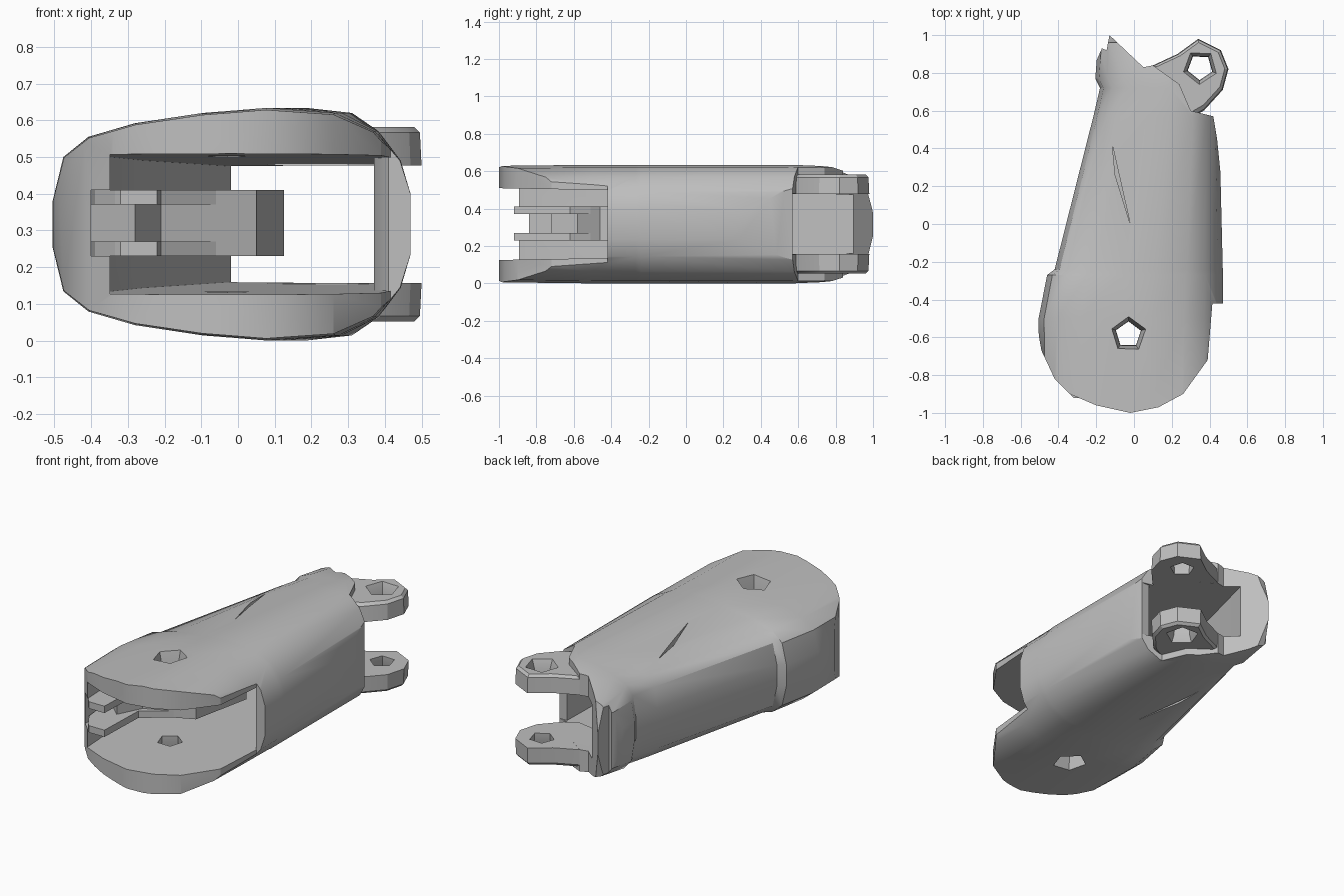
import bpy, bmesh, math

cube = bpy.data.objects.get("Cube")
if cube:
    bpy.data.objects.remove(cube, do_unlink=True)

MID = 0.317  # height of the symmetry plane

grey = bpy.data.materials.new("neutral grey")
grey.use_nodes = True
grey.diffuse_color = (0.52, 0.52, 0.52, 1)
grey.node_tree.nodes["Principled BSDF"].inputs["Base Color"].default_value = (0.52, 0.52, 0.52, 1)


def loft(name, rings):
    """Skin a list of equal-length closed rings and cap both ends."""
    bm = bmesh.new()
    rows = [[bm.verts.new(p) for p in ring] for ring in rings]
    n = len(rows[0])
    for a, b in zip(rows, rows[1:]):
        for i in range(n):
            j = (i + 1) % n
            bm.faces.new((a[i], a[j], b[j], b[i]))
    bm.faces.new(rows[0][::-1])
    bm.faces.new(rows[-1])
    bm.normal_update()
    bmesh.ops.triangulate(bm, faces=[f for f in bm.faces if len(f.verts) > 4])
    # All faces wind the same way, so flip the lot if the solid is inside out
    if bm.calc_volume(signed=True) < 0:
        bmesh.ops.reverse_faces(bm, faces=bm.faces)
    bm.normal_update()
    mesh = bpy.data.meshes.new(name)
    bm.to_mesh(mesh)
    bm.free()
    mesh.materials.append(grey)
    ob = bpy.data.objects.new(name, mesh)
    bpy.context.collection.objects.link(ob)
    return ob


def prism(name, plan, z0, z1):
    return loft(name, [[(x, y, z) for x, y in plan] for z in (z0, z1)])


def carve(ob, cutter, operation="DIFFERENCE"):
    mod = ob.modifiers.new("carve", "BOOLEAN")
    mod.operation, mod.object, mod.solver = operation, cutter, "EXACT"
    bpy.context.view_layer.update()
    done = bpy.data.meshes.new_from_object(
        ob.evaluated_get(bpy.context.evaluated_depsgraph_get()))
    ob.modifiers.clear()
    ob.data = done
    bpy.data.objects.remove(cutter, do_unlink=True)


def pin_hole(ob, x, y, side, outer, inner, turn):
    """Five-sided hole, flared towards the outside."""
    rings = []
    for d, r in ((0.1, inner), (0.22, inner * 1.1), (0.33, outer)):
        rings.append([(x + r * math.cos(turn + k * math.tau / 5),
                       y + r * math.sin(turn + k * math.tau / 5),
                       MID + side * d) for k in range(5)])
    carve(ob, loft("hole_cutter", rings))


# Rounded shell, lofted front to back, with a step on the closed side
upper = [(0, .38), (.03, .5), (.1, .555), (.23, .592), (.42, .62),
         (.6, .634), (.79, .62), (.9, .57), (.97, .49), (1, .4)]
section = upper + [(u, 2 * MID - z) for u, z in reversed(upper)]
stations = [(-1.05, -.5, .46, .98), (-.5, -.505, .47, 1), (-.27, -.46, .47, 1),
            (-.24, -.42, .47, 1), (.57, -.215, .45, 1), (.72, -.18, .44, .98),
            (.77, -.205, .44, .965), (.96, -.19, .43, .87), (1.005, -.18, .42, .2)]
shell = loft("shell", [[(l + u * (r - l), y, MID + (z - MID) * s) for u, z in section]
                       for y, l, r, s in stations])

# Trim the shell to its plan outline
outline = [(-.02, -1), (.13, -.97), (.26, -.9), (.39, -.72), (.415, -.42), (.48, -.42),
           (.48, .05), (.44, .45), (.42, .57), (.3, .6), (.24, .74), (.1, .84),
           (.05, .83), (-.13, 1), (-.145, .92), (-.17, .93), (-.25, .75), (-.55, -.25),
           (-.52, -.5), (-.49, -.67), (-.42, -.82), (-.34, -.9), (-.2, -.96)]
carve(shell, prism("outline_cutter", outline, -.2, .9), "INTERSECT")

# Hollow between the two cheek plates, open at the front and back corner
hollow = [(-.34, -1.1), (.6, -1.1), (.6, -.42), (.41, -.42), (.37, -.35), (.37, .57),
          (.6, .57), (.6, 1.1), (.05, 1.1), (-.02, .89), (-.26, 0), (-.36, -.6)]


def half_gap(y):
    return .192 - .018 * (y + 1)


carve(shell, loft("hollow_cutter", [[(x, y, MID + s * half_gap(y)) for x, y in hollow]
                                    for s in (-1, 1)]))

# Notch in the closed side for the prongs
notch = [(-.4, -1.1), (-.3, -1.1), (-.3, -.6), (-.4, -.6)]
carve(shell, prism("notch_cutter", notch, .23, .41))

# Pin holes and narrow surface gashes on both cheeks
gash = [(-.02, 0), (-.1, .26), (-.115, .42)]
for side in (-1, 1):
    pin_hole(shell, -.03, -.585, side, .1, .065, .3)
    carve(shell, prism("gash_cutter", gash, MID + side * .255, MID + side * .4))

# Pair of rear hinge ears
ear_plan = [(.3, .56), (.37, .6), (.47, .71), (.5, .82), (.46, .92), (.34, .98),
            (.23, .9), (.09, .835), (.08, .6)]
cx, cy = .35, .83
parts = [(shell, 30)]
for side, name in ((1, "upper_ear"), (-1, "lower_ear")):
    rings = [[(cx + (x - cx) * k, cy + (y - cy) * k, MID + side * d) for x, y in ear_plan]
             for d, k in ((.16, 1), (.25, .97), (.265, .87))]
    ear = loft(name, rings)
    pin_hole(ear, cx, cy, side, .12, .065, .9)
    parts.append((ear, 20))

# Inner lug: two forked prongs with a web between them
tail = [(-.06, -.51), (.05, -.46), (.125, -.1), (-.27, -.1)]
prong = [(-.41, -.6), (-.39, -.82), (-.335, -.905), (-.32, -.92), (-.22, -.92),
         (-.21, -.62)] + tail
web = [(-.41, -.6), (-.28, -.72), (-.21, -.58)] + tail
parts += [(prism("upper_prong", prong, .37, .41), 10),
          (prism("lower_prong", prong, .23, .27), 10),
          (prism("lug_web", web, .27, .37), 10)]

# Smooth the gentle bends, keep hard edges crisp
for ob, angle in parts:
    bpy.ops.object.select_all(action="DESELECT")
    ob.select_set(True)
    bpy.context.view_layer.objects.active = ob
    bpy.ops.object.shade_smooth_by_angle(angle=math.radians(angle))
